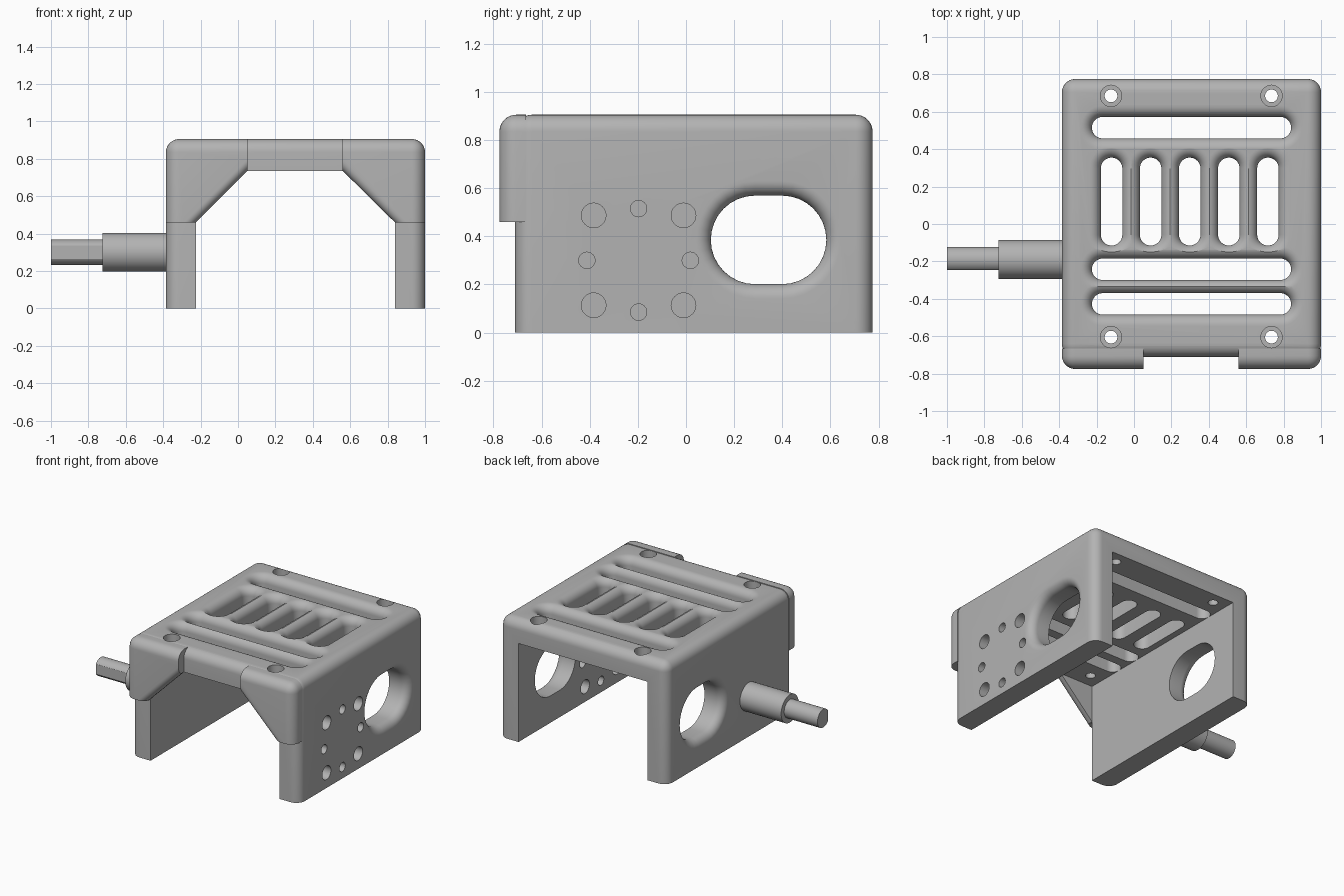
import bpy, bmesh, math
from mathutils import Matrix, Vector

if "Cube" in bpy.data.objects:
    bpy.data.objects.remove(bpy.data.objects["Cube"], do_unlink=True)

GREY = (0.45, 0.45, 0.45, 1)
mat = bpy.data.materials.new("machined grey")
mat.use_nodes = True
mat.diffuse_color = GREY
mat.node_tree.nodes["Principled BSDF"].inputs["Base Color"].default_value = GREY

X0, X1, TOP = -0.385, 1.0, 0.905        # outer walls and top
IN0, IN1, CEIL = -0.225, 0.84, 0.735    # cavity
FRONT, LIP, BACK = -0.71, -0.775, 0.775
ROUND, FLARE = 0.07, 0.06


def make(name, bm):
    bmesh.ops.recalc_face_normals(bm, faces=bm.faces)
    me = bpy.data.meshes.new(name)
    bm.to_mesh(me)
    bm.free()
    me.materials.append(mat)
    ob = bpy.data.objects.new(name, me)
    bpy.context.collection.objects.link(ob)
    return ob


def box(name, lo, hi, rounded=None):
    """Box between two corners; edges whose midpoint passes the test are rounded."""
    bm = bmesh.new()
    bmesh.ops.create_cube(bm, size=1)
    lo, hi = Vector(lo), Vector(hi)
    for v in bm.verts:
        v.co = Vector([l + (c + 0.5) * (h - l) for l, h, c in zip(lo, hi, v.co)])
    if rounded:
        edges = [e for e in bm.edges if rounded((e.verts[0].co + e.verts[1].co) / 2)]
        bmesh.ops.bevel(bm, geom=edges, offset=ROUND, segments=8, profile=0.5, affect='EDGES')
    return make(name, bm)


def loft(name, rings):
    """Solid skinned through equal rings of points."""
    bm = bmesh.new()
    loops = [[bm.verts.new(p) for p in ring] for ring in rings]
    n = len(loops[0])
    for a, b in zip(loops, loops[1:]):
        for i in range(n):
            j = (i + 1) % n
            bm.faces.new((a[i], a[j], b[j], b[i]))
    bm.faces.new(loops[0])
    bm.faces.new(loops[-1])
    return make(name, bm)


def flare_steps(r, depth, steps=8):
    """(widening, depth) pairs: rounded mouth, then straight down."""
    arc = [(r - r * math.sin(t), r - r * math.cos(t))
           for t in (math.pi / 2 * i / steps for i in range(steps + 1))]
    return [(r, -0.05)] + arc + [(0, depth)]


def slot_cutter(length, width, place, depth=0.25):
    """Stadium with a rounded mouth; place maps (u, v, depth) to the model."""
    half, rad, n = (length - width) / 2, width / 2, 16
    rings = []
    for o, d in flare_steps(FLARE, depth):
        ring = []
        for side in (1, -1):
            for i in range(n + 1):
                a = math.pi * i / n - math.pi / 2
                ring.append(place(side * (half + (rad + o) * math.cos(a)),
                                  side * (rad + o) * math.sin(a), d))
        rings.append(ring)
    return loft("slot_cutter", rings)


def cylinder(name, a, b, r, seg=32):
    a, b = Vector(a), Vector(b)
    bm = bmesh.new()
    turn = (b - a).to_track_quat('Z', 'Y').to_matrix().to_4x4()
    bmesh.ops.create_cone(bm, cap_ends=True, segments=seg, radius1=r, radius2=r,
                          depth=(b - a).length,
                          matrix=Matrix.Translation((a + b) / 2) @ turn)
    return make(name, bm)


def cut(ob, cutters):
    """Subtract the cutters one after another, then remove them."""
    for c in cutters:
        c.hide_render = True
        m = ob.modifiers.new("cut", 'BOOLEAN')
        m.operation, m.solver, m.object = 'DIFFERENCE', 'EXACT', c
    deps = bpy.context.evaluated_depsgraph_get()
    me = bpy.data.meshes.new_from_object(ob.evaluated_get(deps))
    ob.modifiers.clear()
    ob.data = me
    for c in cutters:
        bpy.data.objects.remove(c, do_unlink=True)


# Main bracket: rounded block hollowed into an upside-down channel
bracket = box("bracket", (X0, FRONT, 0), (X1, BACK, TOP), lambda m: m.z > 0.1)
cutters = [box("cavity", (IN0, -1, -0.1), (IN1, 1, CEIL))]

# Top vents: three across, five lengthwise
mid = (IN0 + IN1) / 2
for y in (0.515, -0.242, -0.427):
    cutters.append(slot_cutter(IN1 - IN0, 0.115,
                               lambda u, v, d, y=y: (mid + u, y + v, TOP - d)))
for i in range(5):
    x = -0.12 + 0.209 * i
    cutters.append(slot_cutter(0.47, 0.115,
                               lambda u, v, d, x=x: (x + v, 0.12 + u, TOP - d)))

# Oval openings in both side walls
for wall, s in ((X0, 1), (X1, -1)):
    cutters.append(slot_cutter(0.48, 0.368,
                               lambda u, v, d, w=wall, s=s: (w + s * d, 0.343 + u, 0.385 + v)))

# Counterbored screw holes in the top
for x in (-0.123, 0.735):
    for y in (0.685, -0.605):
        cutters.append(cylinder("bore", (x, y, TOP - 0.09), (x, y, 1), 0.057))
        cutters.append(cylinder("hole", (x, y, 0.6), (x, y, 1), 0.034))

# Ring of mounting holes in the left wall
for i in range(8):
    a = i * math.pi / 4
    r, reach = (0.051, 0.264) if i % 2 else (0.034, 0.215)
    y, z = -0.197 + reach * math.cos(a), 0.3 + reach * math.sin(a)
    cutters.append(cylinder("hole", (0.75, y, z), (1.1, y, z), r))
cut(bracket, cutters)

# Front flange with corner gussets, open in the middle
N0, N1, LOW, REAR = 0.05, 0.56, 0.46, -0.665
flange = box("front_flange", (X0, LIP, LOW), (X1, REAR, TOP),
             lambda m: m.z > 0.5 and m.y < REAR - 0.01
             and (m.y < LIP + 0.01 or m.z > TOP - 0.01))
rings = []
for o, d in flare_steps(0.045, FRONT - LIP + 0.01):
    s = o * math.sqrt(2)
    rings.append([(x, LIP + d, z) for x, z in (
        (IN0 - s - 0.1, LOW - 0.1), (N0, CEIL + s), (N1, CEIL + s), (IN1 + s + 0.1, LOW - 0.1))])
cut(flange, [loft("gusset_cutter", rings),
             box("notch", (N0, -1, 0.3), (N1, 0, 1)),
             box("inner", (IN0, FRONT, 0.3), (IN1, 0, CEIL))])

# Stepped shaft on the right wall, its tip flattened at the front
SY, SZ = -0.19, 0.3
collar = cylinder("shaft_collar", (-0.725, SY, SZ), (X0 + 0.02, SY, SZ), 0.104, 48)
tip = cylinder("shaft_tip", (-1, SY, SZ), (-0.7, SY, SZ), 0.068, 48)
cut(tip, [box("flat", (-1.1, -0.5, 0), (-0.725, SY - 0.057, 0.6))])

# Smooth curves, crisp edges
bpy.ops.object.select_all(action='DESELECT')
for ob in (bracket, flange, collar, tip):
    ob.select_set(True)
bpy.context.view_layer.objects.active = bracket
bpy.ops.object.shade_smooth_by_angle(angle=math.radians(30))
